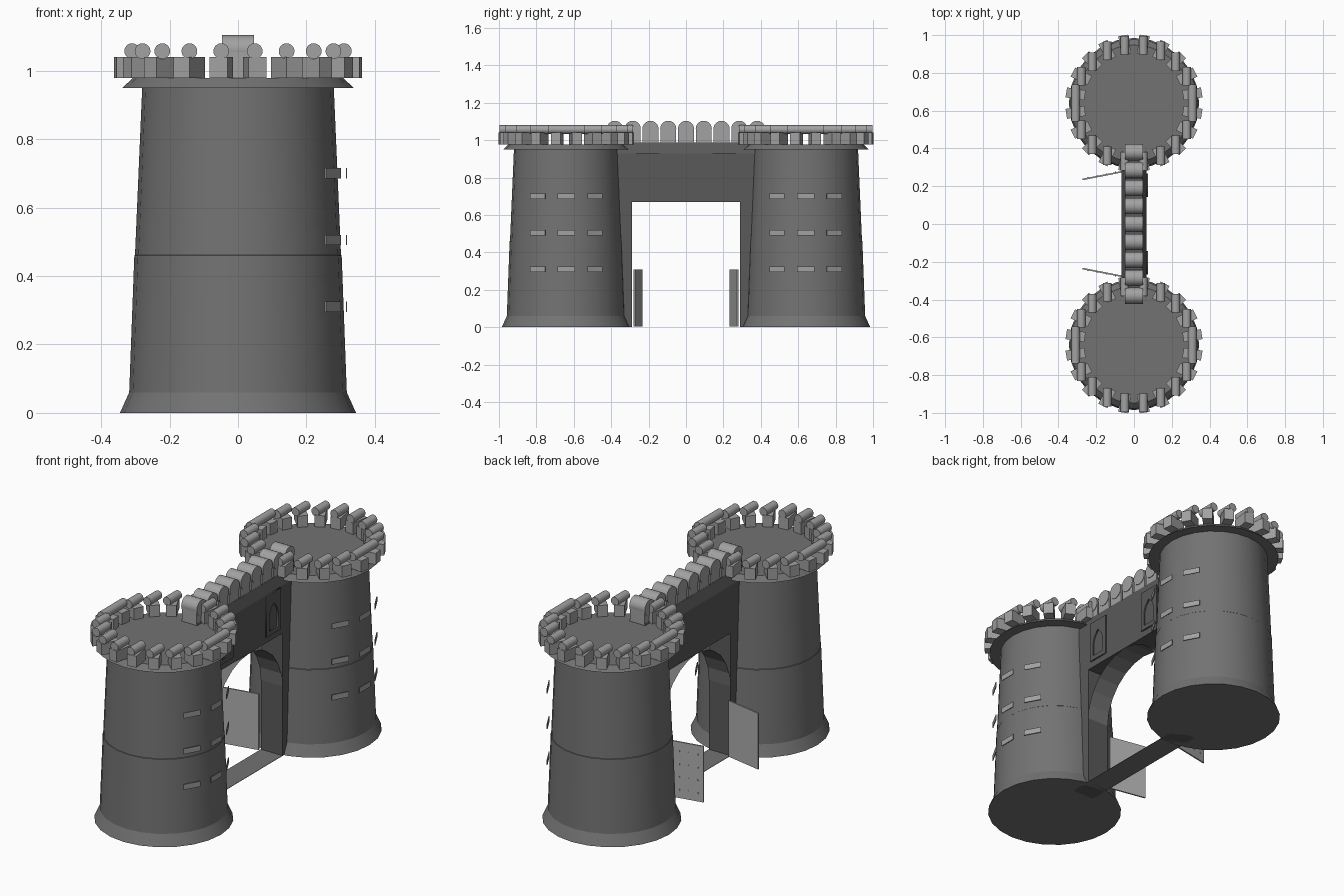
import bpy, bmesh, math
from mathutils import Matrix

if "Cube" in bpy.data.objects:
    bpy.data.objects.remove(bpy.data.objects["Cube"])

TY = 0.64  # tower centre distance


def material(name, v):
    m = bpy.data.materials.new(name)
    m.diffuse_color = (v, v, v, 1)
    m.use_nodes = True
    m.node_tree.nodes["Principled BSDF"].inputs["Base Color"].default_value = m.diffuse_color
    return m


STONE = material("dark_stone", 0.17)
WALL = material("wall_stone", 0.10)
TRIM = material("trim_stone", 0.36)
LEAF = material("gate_metal", 0.42)


def finish(name, bm, mat, smooth=False):
    me = bpy.data.meshes.new(name)
    bm.to_mesh(me)
    bm.free()
    me.materials.append(mat)
    ob = bpy.data.objects.new(name, me)
    bpy.context.collection.objects.link(ob)
    if smooth:
        bpy.ops.object.select_all(action='DESELECT')
        ob.select_set(True)
        bpy.context.view_layer.objects.active = ob
        bpy.ops.object.shade_smooth_by_angle(angle=math.radians(19))
    return ob


def box(bm, c, s, rz=0):
    m = Matrix.Translation(c) @ Matrix.Rotation(rz, 4, 'Z') @ Matrix.Diagonal((*s, 1))
    bmesh.ops.create_cube(bm, size=1, matrix=m)


def rod(bm, c, r, length, axis):
    rot = Matrix.Rotation(math.pi / 2, 4, 'Y' if axis == 'X' else 'X')
    bmesh.ops.create_cone(bm, cap_ends=True, segments=20, radius1=r, radius2=r,
                          depth=length, matrix=Matrix.Translation(c) @ rot)


def strip(bm, pts, half):
    # open ribbon following (y, z) points, extruded along x
    rows = [[bm.verts.new((x, y, z)) for x in (-half, half)] for y, z in pts]
    for a, b in zip(rows, rows[1:]):
        bm.faces.new((a[0], a[1], b[1], b[0]))


def lathe(name, cy, prof, mat):
    n = 24
    bm = bmesh.new()
    rings = [[bm.verts.new((r * math.cos(2 * math.pi * i / n), cy + r * math.sin(2 * math.pi * i / n), z))
              for i in range(n)] for r, z in prof]
    for a, b in zip(rings, rings[1:]):
        for i in range(n):
            j = (i + 1) % n
            bm.faces.new((a[i], a[j], b[j], b[i]))
    bm.faces.new(rings[0][::-1])
    bm.faces.new(rings[-1])
    finish(name, bm, mat, True)


def tower(name, cy):
    # tapered body with flared foot, mid course, cornice and roof floor
    lathe(name + "_tower", cy, [(0.345, 0), (0.318, 0.06), (0.303, 0.46), (0.301, 0.462),
                                (0.280, 0.95), (0.338, 0.95), (0.308, 0.978)], STONE)

    # battlement blocks set radially, their round caps all lie along y
    blocks, caps = bmesh.new(), bmesh.new()
    for k in range(20):
        a = math.radians(9 + 18 * k)
        x, y = 0.313 * math.cos(a), cy + 0.313 * math.sin(a)
        box(blocks, (x, y, 1.009), (0.1, 0.053, 0.062), a)
        rod(caps, (x, cy + (y - cy) * 0.995, 1.057), 0.023, 0.098, 'Y')
    finish(name + "_battlement_blocks", blocks, TRIM)
    finish(name + "_battlement_caps", caps, TRIM, True)

    # thin slit plates on the outer side
    bm = bmesh.new()
    for z in (0.31, 0.505, 0.70):
        for d in (-29, 0, 29):
            a = math.radians(d)
            box(bm, (0.317 * math.cos(a), cy + 0.317 * math.sin(a), z), (0.004, 0.092, 0.03), a)
    finish(name + "_slits", bm, TRIM)


tower("near", -TY)
tower("far", TY)

# bridge wall with sloping top
bm = bmesh.new()
prof = [(-0.065, 0.67), (0.065, 0.67), (0.065, 0.93), (0.045, 0.987), (-0.045, 0.987), (-0.065, 0.93)]
ends = [[bm.verts.new((x, y, z)) for x, z in prof] for y in (-0.42, 0.42)]
bm.faces.new(ends[0])
bm.faces.new(ends[1][::-1])
for i in range(6):
    j = (i + 1) % 6
    bm.faces.new((ends[0][j], ends[0][i], ends[1][i], ends[1][j]))
finish("bridge_wall", bm, WALL)

# gate jambs
bm = bmesh.new()
for s in (-1, 1):
    box(bm, (0, s * 0.35, 0.335), (0.13, 0.12, 0.67))
finish("gate_jambs", bm, WALL)

# thin arch lining and threshold
bm = bmesh.new()
strip(bm, [(0.29 * math.cos(math.pi * i / 12), 0.38 + 0.289 * math.sin(math.pi * i / 12))
           for i in range(13)], 0.065)
finish("gate_arch", bm, STONE)
bm = bmesh.new()
box(bm, (0, 0, 0.001), (0.13, 0.7, 0.002))
finish("threshold", bm, STONE)

# wall battlements
blocks, caps = bmesh.new(), bmesh.new()
for i in range(-4, 5):
    box(blocks, (0, i * 0.095, 1.02), (0.088, 0.084, 0.08))
    rod(caps, (0, i * 0.095, 1.061), 0.043, 0.094, 'X')
finish("wall_blocks", blocks, TRIM)
finish("wall_caps", caps, TRIM, True)

# pointed window frames on the +x face
arch = [(-0.038, 0.73), (0.038, 0.73), (0.038, 0.81), (0.027, 0.842), (0, 0.872), (-0.027, 0.842), (-0.038, 0.81)]
rect = [(-0.062, 0.705), (0.062, 0.705), (0.062, 0.93), (-0.062, 0.93)]
for s, side in ((-1, "near"), (1, "far")):
    cu = bpy.data.curves.new(side + "_window_frame", 'CURVE')
    cu.dimensions = '2D'
    cu.fill_mode = 'BOTH'
    cu.extrude = 0.006
    cu.materials.append(WALL)
    for pts in (rect, arch):
        sp = cu.splines.new('POLY')
        sp.points.add(len(pts) - 1)
        for p, (u, v) in zip(sp.points, pts):
            p.co = (u, v, 0, 1)
        sp.use_cyclic_u = True
    ob = bpy.data.objects.new(side + "_window_frame", cu)
    ob.rotation_euler = (math.pi / 2, 0, math.pi / 2)
    ob.location = (0.067, s * 0.205, 0)
    bpy.context.collection.objects.link(ob)

# open gate leaves with studs on the tower-facing side
for s, side in ((-1, "near"), (1, "far")):
    a = math.atan2(s * 0.04, 0.205)
    place = Matrix.Translation((-0.1695, s * 0.256, 0)) @ Matrix.Rotation(a, 4, 'Z')
    bm = bmesh.new()
    box(bm, (0, 0, 0.157), (0.21, 0.008, 0.306))
    for i in range(4):
        for j in range(4):
            box(bm, (-0.075 + 0.05 * i, s * 0.005, 0.05 + 0.07 * j), (0.006, 0.004, 0.006))
    bmesh.ops.transform(bm, matrix=place, verts=bm.verts)
    finish(side + "_gate_leaf", bm, LEAF)
